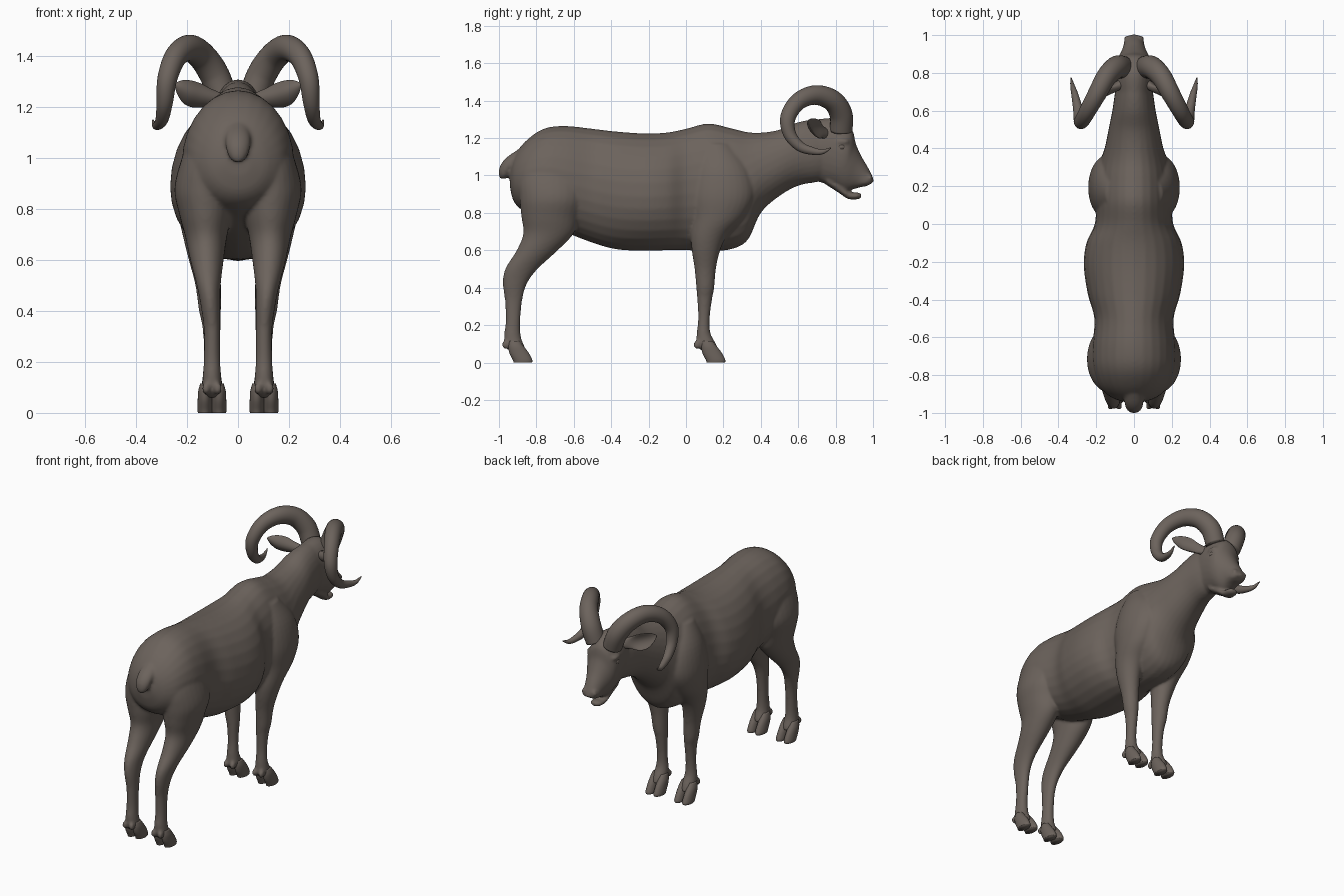
import bpy, bmesh, math
from mathutils import Vector

coat = bpy.data.materials.new("brown_coat")
coat.diffuse_color = (0.15, 0.125, 0.108, 1)
SEG = 28


def smooth_path(keys, steps=5):
    """Catmull-Rom interpolation of equal-length number tuples."""
    out = []
    for i in range(len(keys) - 1):
        p0, p1 = keys[max(i - 1, 0)], keys[i]
        p2, p3 = keys[i + 1], keys[min(i + 2, len(keys) - 1)]
        for k in range(steps):
            t = k / steps
            out.append(tuple(0.5 * (2 * b + (c - a) * t + (2 * a - 5 * b + 4 * c - d) * t * t
                                    + (3 * b - a - 3 * c + d) * t ** 3)
                             for a, b, c, d in zip(p0, p1, p2, p3)))
    return out + [keys[-1]]


def skin(bm, loops):
    """Join closed point loops into a capped tube."""
    rings = [[bm.verts.new(p) for p in loop] for loop in loops]
    n = len(rings[0])
    for a, b in zip(rings, rings[1:]):
        for i in range(n):
            bm.faces.new((a[i], a[(i + 1) % n], b[(i + 1) % n], b[i]))
    bm.faces.new(rings[0][::-1])
    bm.faces.new(rings[-1])


def loft(bm, keys, mid=0.5):
    """Egg-shaped rings; key = x, top y, top z, bottom y, bottom z, half width."""
    loops = []
    for x, ty, tz, by, bz, w in smooth_path(keys):
        top, bot = Vector((x, ty, tz)), Vector((x, by, bz))
        c = bot.lerp(top, mid)
        loop = []
        for i in range(SEG):
            a = 2 * math.pi * i / SEG
            s = math.sin(a)
            arm = (top - c) * s if s > 0 else (c - bot) * s
            loop.append(c + arm + Vector((w * math.cos(a), 0, 0)))
        loops.append(loop)
    skin(bm, loops)


def column(bm, keys, side=1, dx=0, dy=0):
    """Level rings; key = x, y, z, half width, half depth."""
    loft(bm, [(side * x + dx, y + d + dy, z, y - d + dy, z, w) for x, y, z, w, d in keys])


def finish(bm, name):
    bmesh.ops.recalc_face_normals(bm, faces=bm.faces[:])
    me = bpy.data.meshes.new(name)
    bm.to_mesh(me)
    bm.free()
    me.materials.append(coat)
    for p in me.polygons:
        p.use_smooth = True
    ob = bpy.data.objects.new(name, me)
    bpy.context.collection.objects.link(ob)
    return ob


def blob(bm, center, size):
    made = bmesh.ops.create_uvsphere(bm, u_segments=20, v_segments=12, radius=1)
    for v in made["verts"]:
        v.co = Vector([c + s * k for c, s, k in zip(center, size, v.co)])


body = bmesh.new()

# torso and neck, rump to nape
loft(body, [(0, -.945, 1.02, -.94, .93, .05), (0, -.915, 1.11, -.92, .86, .12),
            (0, -.85, 1.19, -.87, .81, .18), (0, -.76, 1.25, -.76, .76, .215),
            (0, -.65, 1.265, -.65, .70, .22), (0, -.5, 1.25, -.5, .64, .21),
            (0, -.37, 1.235, -.37, .605, .245), (0, -.22, 1.225, -.22, .597, .266),
            (0, -.1, 1.23, -.1, .60, .252), (0, 0, 1.25, 0, .60, .208),
            (0, .12, 1.278, .12, .595, .20), (0, .24, 1.253, .24, .605, .195),
            (0, .33, 1.232, .33, .655, .18), (0, .41, 1.23, .40, .80, .155),
            (0, .5, 1.245, .5, .89, .135), (0, .6, 1.285, .6, .945, .115),
            (0, .7, 1.30, .7, .965, .10), (0, .78, 1.29, .75, .98, .085)], mid=0.46)

# head
loft(body, [(0, .70, 1.30, .66, .98, .09), (0, .80, 1.305, .73, .96, .10),
            (0, .885, 1.25, .79, .94, .102), (0, .908, 1.17, .83, .92, .088),
            (0, .94, 1.10, .86, .915, .07), (0, .975, 1.04, .89, .925, .057),
            (0, .999, .99, .93, .937, .052), (0, 1.004, .965, .965, .942, .036)], mid=0.55)

# lower jaw
loft(body, [(0, .76, 1.0, .75, .95, .055), (0, .83, .95, .82, .905, .05),
            (0, .875, .912, .865, .875, .042), (0, .915, .91, .915, .872, .036),
            (0, .938, .902, .938, .882, .02)])

# tail
loft(body, [(0, -.88, 1.15, -.88, 1.06, .05), (0, -.955, 1.10, -.93, 1.03, .05),
            (0, -.992, 1.055, -.945, 1.0, .044), (0, -1.002, 1.01, -.96, .985, .03),
            (0, -.995, .985, -.975, .98, .012)])

hind_leg = [(.10, -.71, 1.12, .07, .11), (.12, -.72, 1.0, .10, .17), (.132, -.715, .88, .117, .175),
            (.128, -.725, .78, .103, .155), (.125, -.735, .69, .082, .135),
            (.122, -.795, .60, .066, .11), (.115, -.88, .50, .047, .087),
            (.108, -.915, .42, .038, .064), (.102, -.922, .33, .032, .046),
            (.102, -.925, .22, .032, .039), (.102, -.928, .14, .036, .045),
            (.102, -.915, .09, .042, .05), (.102, -.90, .06, .04, .045)]
front_leg = [(.09, .16, 1.17, .06, .08), (.125, .19, 1.04, .09, .145), (.14, .195, .90, .102, .17),
             (.142, .175, .78, .092, .14), (.138, .125, .68, .075, .098),
             (.13, .107, .60, .063, .076), (.117, .103, .50, .050, .057),
             (.11, .103, .40, .043, .048), (.104, .10, .34, .036, .040),
             (.102, .096, .24, .031, .031), (.102, .094, .16, .035, .036),
             (.102, .108, .10, .042, .052), (.102, .13, .06, .04, .045)]

for s in (-1, 1):
    column(body, hind_leg, s)
    column(body, front_leg, s)
    # brow ridge and nostril wing
    blob(body, (s * .085, .835, 1.18), (.022, .04, .018))
    blob(body, (s * .032, .982, .985), (.02, .016, .022))
    # dewclaws
    for y in (-.965, .06):
        for k in (-1, 1):
            blob(body, (s * .102 + k * .023, y, .095), (.016, .02, .024))

body_ob = finish(body, "body")
fuse = body_ob.modifiers.new("fuse", 'REMESH')
fuse.mode = 'VOXEL'
fuse.voxel_size = 0.0085
fuse.use_smooth_shade = True
relax = body_ob.modifiers.new("relax", 'SMOOTH')
relax.factor = 0.5
relax.iterations = 6

horn_path = [(.060, .83, 1.24, .060), (.095, .828, 1.33, .061), (.145, .78, 1.402, .057),
             (.195, .69, 1.43, .052), (.245, .60, 1.395, .046), (.277, .545, 1.31, .041),
             (.287, .555, 1.22, .034), (.297, .61, 1.155, .027), (.312, .68, 1.13, .020),
             (.325, .73, 1.127, .013), (.334, .775, 1.147, .003)]
toe = [(0, -.918, .115, .018, .028), (0, -.908, .085, .026, .042), (0, -.892, .05, .028, .052),
       (0, -.874, .014, .029, .052), (0, -.872, 0, .027, .049)]

for s, side in ((-1, "left"), (1, "right")):
    # curled horn
    bm = bmesh.new()
    pts = smooth_path(horn_path, 7)
    loops = []
    for i, (x, y, z, r) in enumerate(pts):
        t = (Vector(pts[min(i + 1, len(pts) - 1)][:3]) - Vector(pts[max(i - 1, 0)][:3])).normalized()
        a = (Vector((1, 0, 0)) - t * t.x).normalized()
        b = t.cross(a)
        loop = []
        for k in range(SEG):
            ang = 2 * math.pi * k / SEG
            p = Vector((x, y, z)) + r * (a * math.cos(ang) * .95 + b * math.sin(ang))
            loop.append((s * p.x, p.y, p.z))
        loops.append(loop)
    skin(bm, loops)
    finish(bm, "horn_" + side)

    # cupped ear: x, y, z, half height, thickness, cup depth
    bm = bmesh.new()
    loops = []
    for x, y, z, h, th, cup in smooth_path([(.07, .74, 1.225, .028, .026, 0), (.11, .715, 1.235, .036, .02, .012),
                                            (.15, .69, 1.245, .048, .014, .028), (.19, .668, 1.258, .046, .011, .026),
                                            (.225, .655, 1.275, .028, .008, .012), (.247, .65, 1.287, .005, .003, 0)]):
        loop = []
        for k in range(SEG):
            ang = 2 * math.pi * k / SEG
            c, q = math.cos(ang), math.sin(ang)
            v = th * q + cup * c * c
            loop.append((s * (x + .4 * v - .25 * h * c), y + .9 * v, z + h * c))
        loops.append(loop)
    skin(bm, loops)
    finish(bm, "ear_" + side)

    # eye
    bm = bmesh.new()
    blob(bm, (s * .088, .832, 1.152), (.017, .021, .017))
    finish(bm, "eye_" + side)

    # cloven hooves
    for name, dy in (("hind", 0), ("front", 1.032)):
        bm = bmesh.new()
        for k in (-1, 1):
            column(bm, toe, 1, s * .102 + k * .028, dy)
        finish(bm, name + "_hoof_" + side)
